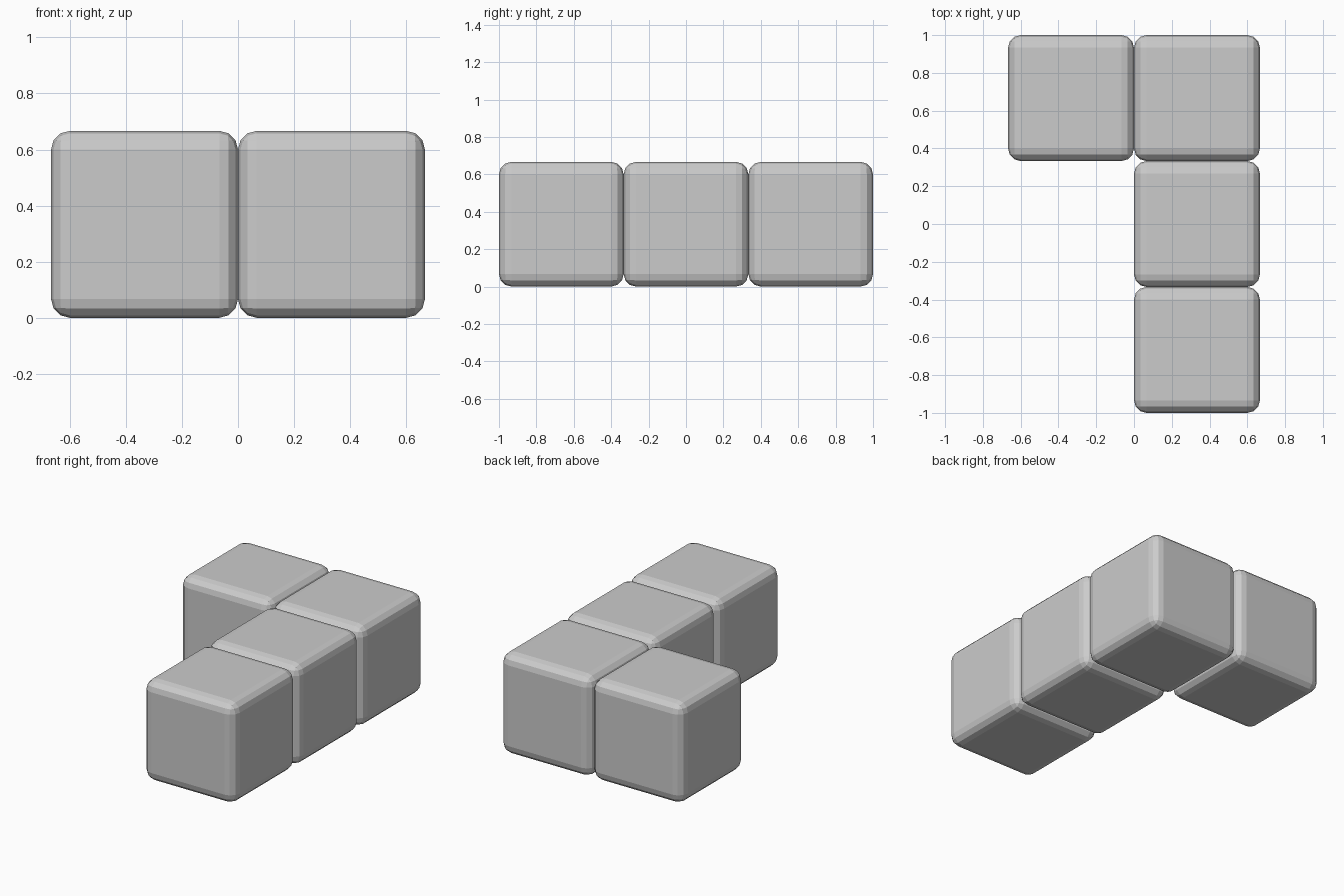
import bpy

if "Cube" in bpy.data.objects:
    bpy.data.objects.remove(bpy.data.objects["Cube"])

SIZE = 2 / 3      # edge length of one cube
ROUND = SIZE / 10  # edge rounding


def rounded_cube(name, x, y):
    bpy.ops.mesh.primitive_cube_add(size=SIZE, location=(x, y, SIZE / 2))
    cube = bpy.context.object
    cube.name = name
    bevel = cube.modifiers.new("rounded_edges", "BEVEL")
    bevel.width = ROUND
    bevel.segments = 3
    bevel.limit_method = "NONE"
    return cube


# Long arm: three cubes in a row from front to back
for i, name in enumerate(("front_cube", "middle_cube", "corner_cube")):
    rounded_cube(name, SIZE / 2, (i - 1) * SIZE)

# Short arm: one cube to the left of the rear corner
rounded_cube("side_cube", -SIZE / 2, SIZE)
